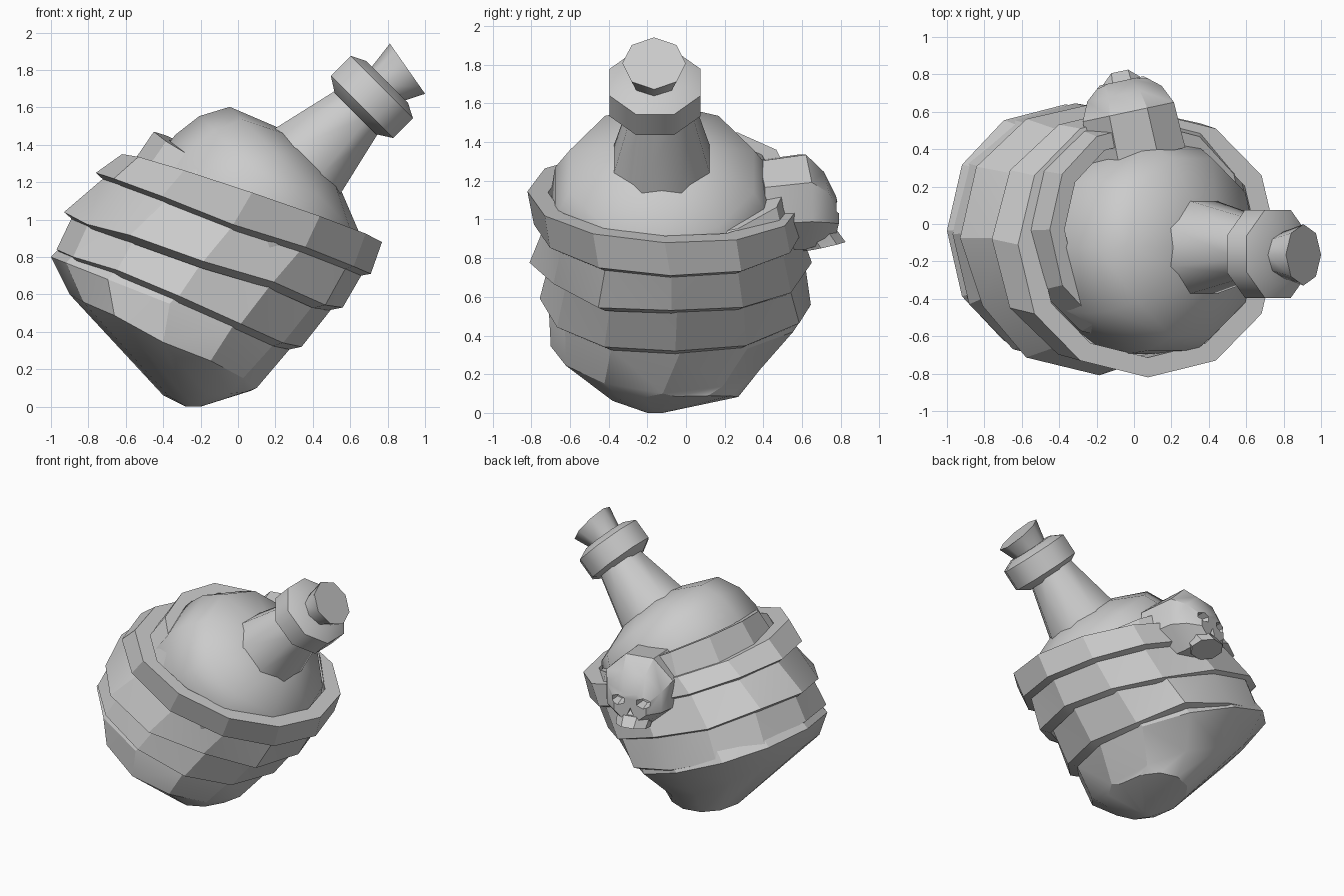
import bpy
import bmesh
import math
import random
from mathutils import Matrix, Vector

random.seed(11)
if "Cube" in bpy.data.objects:
    bpy.data.objects.remove(bpy.data.objects["Cube"])

GREY = (0.6, 0.6, 0.6, 1)
SIDES = 12
mat = bpy.data.materials.new("plain grey")
mat.use_nodes = True
mat.diffuse_color = GREY
mat.node_tree.nodes["Principled BSDF"].inputs["Base Color"].default_value = GREY


def oval(center, a, b, n, phase=0.0, power=1.0):
    """Closed ring of points spanned by half axes a and b."""
    def soft(v):
        return math.copysign(abs(v) ** power, v)
    angles = [math.tau * (k + phase) / n for k in range(n)]
    return [Vector(center) + Vector(a) * soft(math.cos(t))
            + Vector(b) * soft(math.sin(t)) for t in angles]


def smooth(obj, angle):
    bpy.ops.object.select_all(action="DESELECT")
    obj.select_set(True)
    bpy.context.view_layer.objects.active = obj
    bpy.ops.object.shade_smooth_by_angle(angle=math.radians(angle))


def loft(name, rings, matrix=Matrix(), closed=False, triangles=False, angle=32):
    """Skin a list of rings, capped at the ends or closed into a loop."""
    bm = bmesh.new()
    loops = [[bm.verts.new(p) for p in ring] for ring in rings]
    pairs = list(zip(loops, loops[1:]))
    if closed:
        pairs.append((loops[-1], loops[0]))
    else:
        bm.faces.new(loops[0])
        bm.faces.new(loops[-1])
    for low, high in pairs:
        n = len(low)
        for k in range(n):
            j = (k + 1) % n
            bm.faces.new((low[k], low[j], high[j], high[k]))
    if triangles:
        bmesh.ops.triangulate(bm, faces=bm.faces[:])
    bmesh.ops.recalc_face_normals(bm, faces=bm.faces[:])
    bm.transform(matrix)
    mesh = bpy.data.meshes.new(name)
    bm.to_mesh(mesh)
    bm.free()
    mesh.materials.append(mat)
    obj = bpy.data.objects.new(name, mesh)
    bpy.context.scene.collection.objects.link(obj)
    smooth(obj, angle)
    return obj


def lathe(name, profile, matrix, n, phase=0.5):
    """Turn (height, radius) pairs around the local z axis."""
    rings = [oval((0, 0, h), (r, 0, 0), (0, r, 0), n, phase) for h, r in profile]
    return loft(name, rings, matrix, angle=50)


# Tilted bottle: glass bulb, neck, lip and stopper
tilt = Matrix.Translation((0.38, -0.125, 1.32)) @ Matrix.Rotation(math.radians(45), 4, "Y")
lathe("glass_bulb", [(-1.1, 0.3), (-0.8, 0.55), (-0.41, 0.6), (-0.25, 0.58),
                     (-0.1, 0.5), (0.02, 0.2)], tilt, 10, 0)
lathe("neck", [(-0.1, 0.29), (0, 0.265), (0.4, 0.165)], tilt, 8)
lip = tilt @ Matrix.Translation((0, -0.035, 0))
lathe("neck_lip", [(0.35, 0.17), (0.4, 0.255), (0.55, 0.255), (0.59, 0.17)], lip, 8)
cork = Matrix.Translation((0.775, -0.165, 1.715)) @ Matrix.Rotation(math.radians(55), 4, "Y")
lathe("stopper", [(-0.06, 0.11), (0.0, 0.115), (0.16, 0.164)], cork, 8, 0)


def cloth_ring(left, right, front, back, lean=0.0):
    """Slanted ring through a left and right (x, z) point, between two y depths."""
    (xl, zl), (xr, zr) = left, right
    center = ((xl + xr) / 2, (front + back) / 2, (zl + zr) / 2)
    return oval(center, ((xr - xl) / 2, 0, (zr - zl) / 2),
                (0, (back - front) / 2, lean), SIDES, 0, 0.94)


def shrink(ring, factor, drop=0.0):
    middle = sum(ring, Vector()) / len(ring)
    return [middle + (p - middle) * factor - Vector((0, 0, drop)) for p in ring]


def crumple(ring, amount):
    """Uneven folds; the outermost left and right points stay put."""
    middle = sum(ring, Vector()) / len(ring)
    out = []
    for k, p in enumerate(ring):
        if k % (SIDES // 2):
            p = middle + (p - middle) * (1 + random.uniform(-amount, amount / 3))
            p.z += random.uniform(-amount, amount)
        out.append(p)
    return out


def band(name, top, bottom, fold):
    """One layer of cloth with a sloping underside."""
    upper, lower = cloth_ring(*top), crumple(cloth_ring(*bottom), fold)
    loft(name, [shrink(upper, 0.85), upper, lower, shrink(lower, 0.9, 0.04)],
         closed=True, triangles=fold > 0.02, angle=25)


# Cloth wrapping, from the rim downwards
band("cloth_collar", ((-0.45, 1.47), (0.6, 0.9), -0.6, 0.54, 0.03),
     ((-0.58, 1.28), (0.66, 0.8), -0.65, 0.58), 0)
band("cloth_rim", ((-0.62, 1.35), (0.77, 0.88), -0.82, 0.6, -0.03),
     ((-0.76, 1.25), (0.71, 0.71), -0.79, 0.63), 0.015)
band("cloth_upper", ((-0.72, 1.22), (0.67, 0.72), -0.73, 0.58),
     ((-0.93, 1.04), (0.56, 0.53), -0.8, 0.65), 0.04)
band("cloth_middle", ((-0.87, 1.05), (0.53, 0.56), -0.7, 0.61),
     ((-0.97, 0.84), (0.34, 0.32), -0.78, 0.67), 0.04)

# Bottom of the sack, closed by a small blunt end
sack = [cloth_ring((-0.9, 0.9), (0.36, 0.42), -0.66, 0.6),
        cloth_ring((-1.0, 0.8), (0.27, 0.3), -0.71, 0.64),
        crumple(cloth_ring((-0.9, 0.6), (0.1, 0.1), -0.71, 0.47, -0.02), 0.03),
        cloth_ring((-0.4, 0.06), (0.07, 0.085), -0.38, 0.27, 0.01),
        cloth_ring((-0.28, 0), (-0.2, 0), -0.2, -0.12)]
loft("cloth_bottom", sack, triangles=True, angle=25)

# Skull ornament on the back
place = Matrix.Translation((-0.02, 0.55, 0)) @ Matrix.Rotation(math.radians(12), 4, "Z")
head = [oval((0, y, z), (rx, 0, 0), (0, 0, rz), 8, 0.5)
        for y, z, rx, rz in ((-0.2, 1.07, 0.28, 0.25), (0.05, 1.09, 0.27, 0.265),
                             (0.15, 1.06, 0.22, 0.2), (0.22, 1.02, 0.13, 0.11))]
skull = loft("skull", head, place)
jaw = [oval((0, y, z), (rx, 0, 0), (0, ry, slope), 8, 0.5)
       for y, z, rx, ry, slope in ((0.06, 1.0, 0.16, 0.13, 0),
                                   (0.12, 0.93, 0.13, 0.11, 0.02),
                                   (0.17, 0.86, 0.12, 0.11, 0.025))]
loft("skull_jaw", jaw, place)

# Eye sockets and nose are cut into the face
sockets = [(-0.095, 1.06, 0.06, 0.04, 6), (0.095, 1.06, 0.06, 0.04, 6),
           (0, 0.975, 0.03, 0.04, 3)]
for x, z, rx, rz, n in sockets:
    cutter = loft("socket_cutter",
                  [oval((x, y, z), (0, 0, rz * f), (rx * f, 0, 0), n)
                   for y, f in ((0.14, 0.6), (0.3, 1.3))], place)
    cutter.hide_render = True
    cut = skull.modifiers.new("socket", "BOOLEAN")
    cut.operation = "DIFFERENCE"
    cut.object = cutter
    bpy.context.view_layer.objects.active = skull
    bpy.ops.object.modifier_apply(modifier=cut.name)
    bpy.data.objects.remove(cutter)
smooth(skull, 32)
